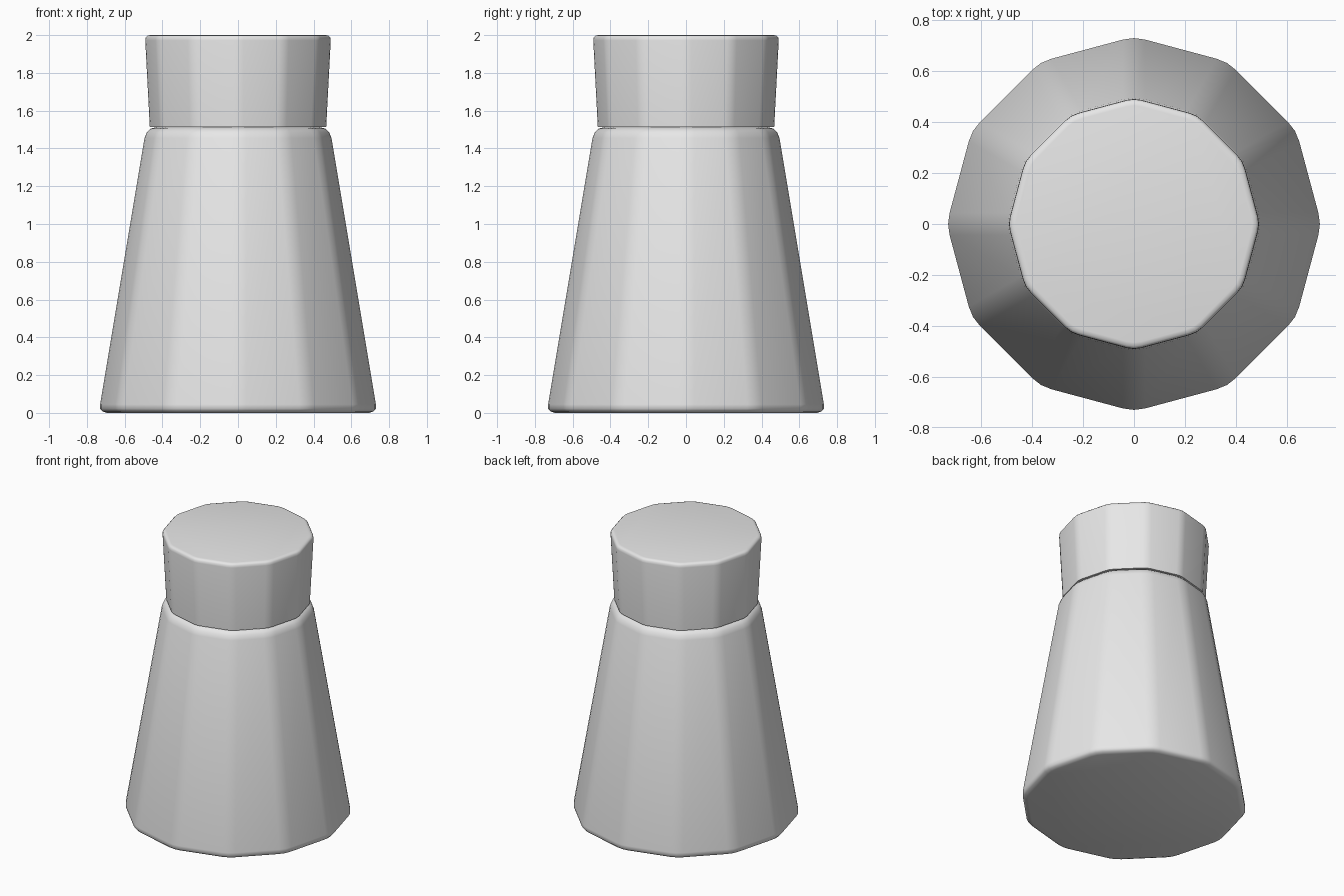
import bpy, bmesh, math
from mathutils import Vector

SIDES = 12

if "Cube" in bpy.data.objects:
    bpy.data.objects.remove(bpy.data.objects["Cube"], do_unlink=True)

grey = bpy.data.materials.new("light grey")
grey.use_nodes = True
grey.diffuse_color = (0.8, 0.8, 0.8, 1)
grey.node_tree.nodes["Principled BSDF"].inputs["Base Color"].default_value = (0.8, 0.8, 0.8, 1)


def rounded_ring(radius, z, width):
    """Twelve-sided outline whose corners are softened over a given width."""
    radius += 0.5 * width * math.sin(math.pi / SIDES)
    corners = [Vector((radius * math.cos(2 * math.pi * i / SIDES),
                       radius * math.sin(2 * math.pi * i / SIDES), z))
               for i in range(SIDES)]
    ring = []
    for i, corner in enumerate(corners):
        before = corner + (corners[i - 1] - corner).normalized() * width
        after = corner + (corners[(i + 1) % SIDES] - corner).normalized() * width
        ring += [before, (before + 2 * corner + after) / 4, after]
    return ring


def lofted(name, profile, width):
    """Closed faceted solid from (radius, height) pairs, bottom to top."""
    bm = bmesh.new()
    rings = [[bm.verts.new(p) for p in rounded_ring(r, z, width)] for r, z in profile]
    for low, high in zip(rings, rings[1:]):
        for i in range(len(low)):
            j = (i + 1) % len(low)
            bm.faces.new((low[i], low[j], high[j], high[i]))
    bm.faces.new(rings[0][::-1])
    bm.faces.new(rings[-1])
    mesh = bpy.data.meshes.new(name)
    bm.to_mesh(mesh)
    bm.free()
    mesh.materials.append(grey)
    obj = bpy.data.objects.new(name, mesh)
    bpy.context.collection.objects.link(obj)
    bpy.ops.object.select_all(action="DESELECT")
    obj.select_set(True)
    bpy.context.view_layer.objects.active = obj
    bpy.ops.object.shade_smooth_by_angle(angle=math.radians(50))
    return obj


# Tapered body with a softened foot and shoulder
lofted("body", [(0.695, 0), (0.718, 0.008), (0.73, 0.022), (0.73, 0.045),
                (0.495, 1.455), (0.483, 1.485), (0.462, 1.505), (0.432, 1.513)], 0.045)

# Cap that flares slightly upward, crisp below and softened on top
lofted("cap", [(0.467, 1.513), (0.491, 1.972), (0.489, 1.988),
               (0.48, 1.997), (0.465, 2.0)], 0.03)
